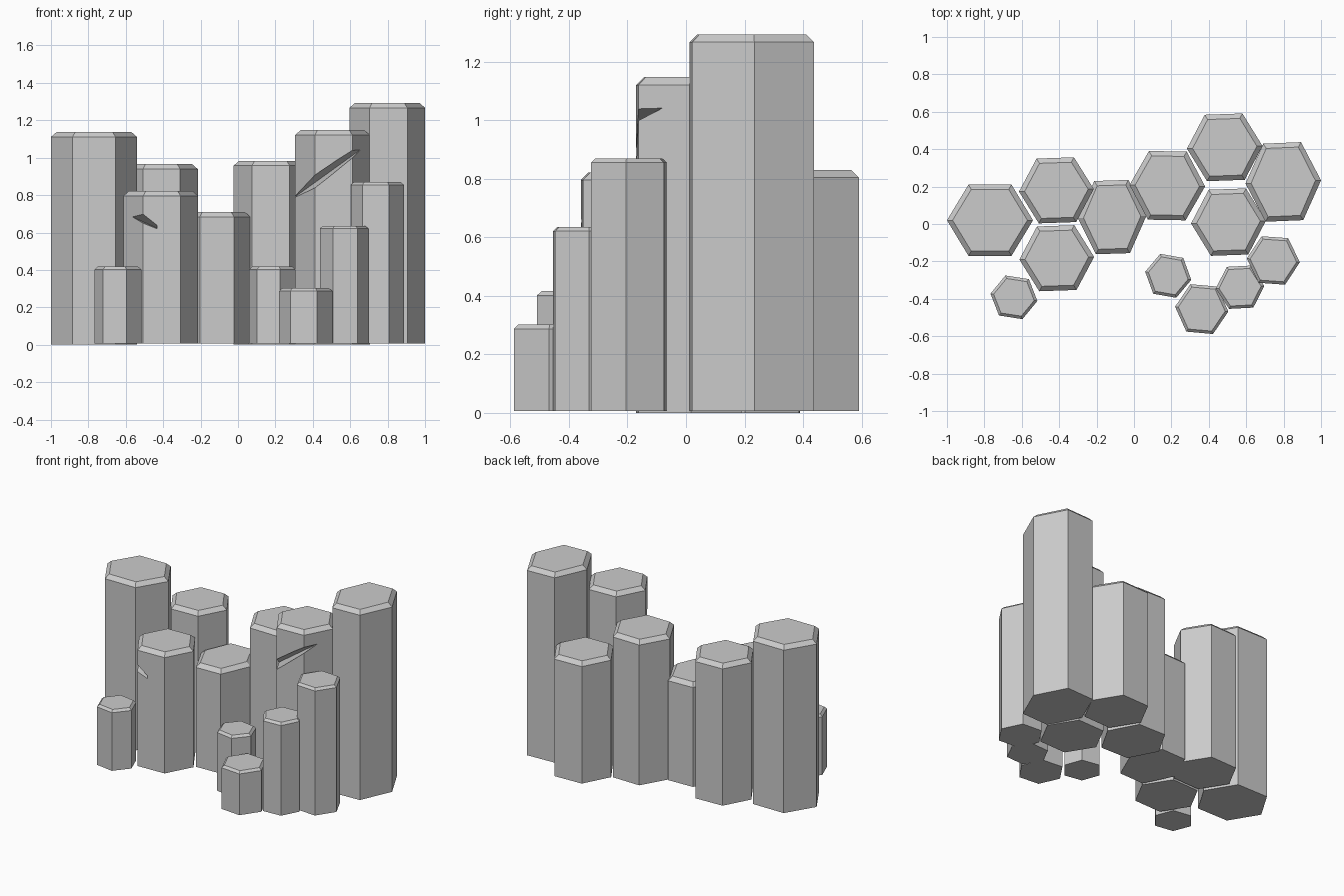
import bpy, bmesh
from math import cos, sin, radians

if "Cube" in bpy.data.objects:
    bpy.data.objects.remove(bpy.data.objects["Cube"])


def make_object(name, bm):
    bmesh.ops.recalc_face_normals(bm, faces=bm.faces)
    mesh = bpy.data.meshes.new(name)
    bm.to_mesh(mesh)
    bm.free()
    obj = bpy.data.objects.new(name, mesh)
    bpy.context.collection.objects.link(obj)
    return obj


def column(name, x, y, rx, ry, base, top, turn):
    """Six-sided pillar with a chamfered top rim."""
    bm = bmesh.new()
    rim = 0.026 if rx > 0.16 else 0.015
    rings = []
    for z, inset in ((base, 0), (top - rim, 0), (top, rim * 1.15)):
        ring = []
        for i in range(6):
            a = radians(60 * i + turn)
            ring.append(bm.verts.new((x + (rx - inset) * cos(a),
                                      y + (ry - inset) * sin(a), z)))
        rings.append(ring)
    for low, high in zip(rings, rings[1:]):
        for i in range(6):
            j = (i + 1) % 6
            bm.faces.new((low[i], low[j], high[j], high[i]))
    bm.faces.new(rings[0][::-1])
    bm.faces.new(rings[-1])
    return make_object(name, bm)


def crack(target, points):
    """Cut a sharp wedge, the hull of the points, out of a column."""
    bm = bmesh.new()
    for p in points:
        bm.verts.new(p)
    bmesh.ops.convex_hull(bm, input=bm.verts)
    cutter = make_object(target.name + "_crack_cutter", bm)
    cutter.hide_render = True
    cutter.hide_set(True)
    mod = target.modifiers.new("crack", 'BOOLEAN')
    mod.operation = 'DIFFERENCE'
    mod.solver = 'EXACT'
    mod.object = cutter


# Large columns: name, x, y, radius x, radius y, base, top, turn
G = 0.006
columns = [
    ("column_far_left", -0.77, 0.02, 0.23, 0.22, 0, 1.137, 0),
    ("column_left_back", -0.415, 0.18, 0.20, 0.20, G, 0.965, 2),
    ("column_left_front", -0.413, -0.183, 0.20, 0.20, G, 0.822, 2),
    ("column_middle", -0.117, 0.037, 0.183, 0.226, G, 0.71, 1.5),
    ("column_centre_right", 0.178, 0.205, 0.202, 0.212, 0, 0.983, -1),
    ("column_back", 0.485, 0.41, 0.202, 0.205, G, 0.83, 2),
    ("column_tallest", 0.798, 0.225, 0.202, 0.241, G, 1.293, 2),
    ("column_right_inner", 0.505, 0.01, 0.20, 0.204, 0, 1.147, 2),
    # Small columns at the foot
    ("small_column_right", 0.745, -0.195, 0.142, 0.144, G, 0.87, -4),
    ("small_column_right_front", 0.567, -0.338, 0.13, 0.13, G, 0.636, 3),
    ("small_column_front", 0.362, -0.455, 0.143, 0.147, G, 0.302, -5),
    ("small_column_centre", 0.183, -0.277, 0.125, 0.125, G, 0.418, -10),
    ("small_column_left", -0.642, -0.392, 0.127, 0.125, G, 0.417, -9),
]
parts = {c[0]: column(*c) for c in columns}

# Long diagonal crack and small chip
crack(parts["column_right_inner"], [
    (0.29, 0.02, 0.78), (0.665, -0.085, 1.05),
    (0.33, -0.25, 0.87), (0.65, -0.25, 1.09),
    (0.29, -0.25, 0.73), (0.66, -0.25, 1.03)])
crack(parts["column_left_front"], [
    (-0.60, -0.25, 0.70), (-0.415, -0.34, 0.615),
    (-0.50, -0.42, 0.73), (-0.50, -0.42, 0.64)])
